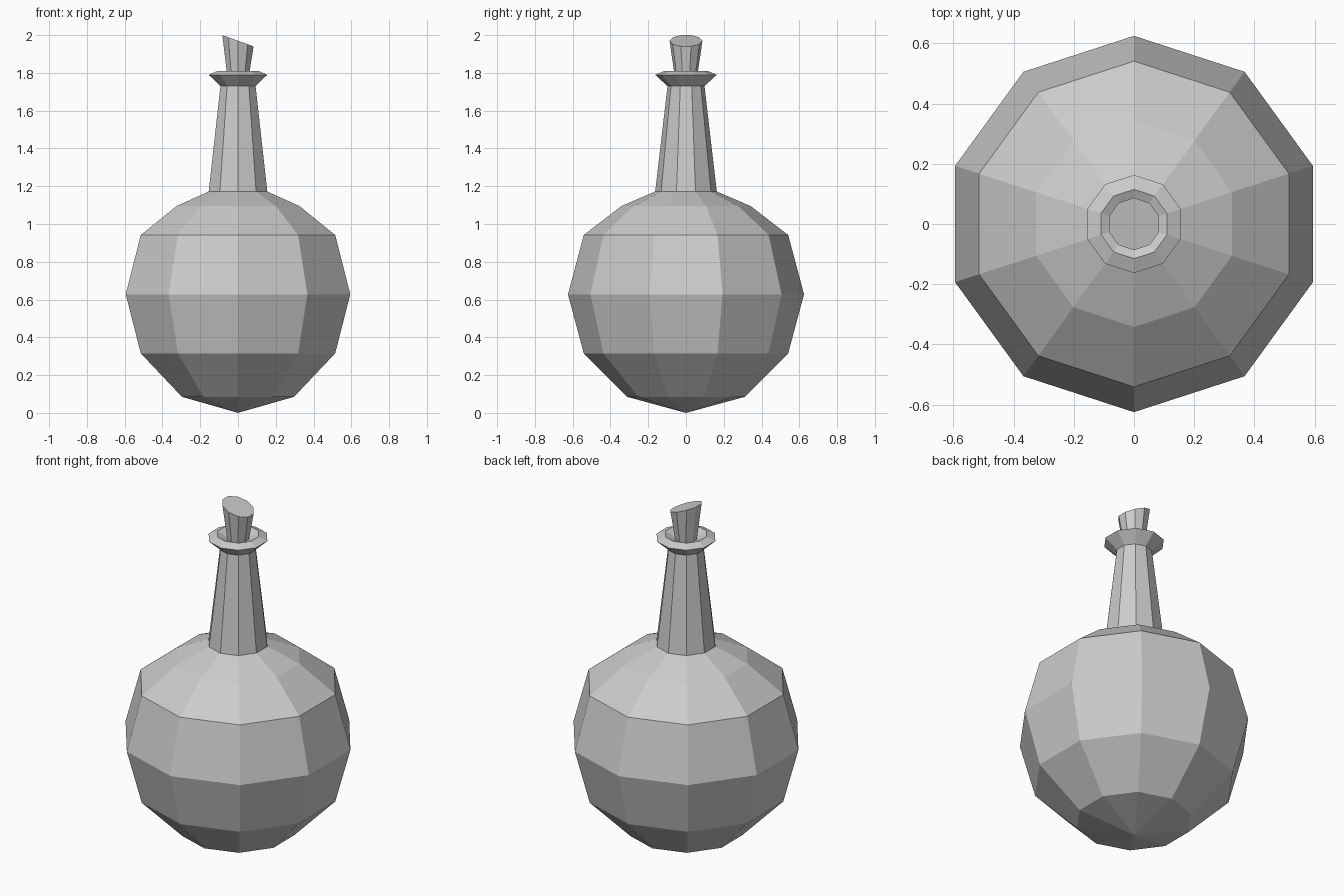
import bpy, bmesh
from math import sin, cos, tau

if "Cube" in bpy.data.objects:
    bpy.data.objects.remove(bpy.data.objects["Cube"])

SIDES = 10


def lathe(name, profile, slant=0.0):
    """Revolve (radius, z) points into a faceted solid; slant tilts the last ring."""
    bm = bmesh.new()
    rings = []
    for i, (r, z) in enumerate(profile):
        if r == 0:
            rings.append([bm.verts.new((0, 0, z))])
            continue
        ring = []
        for k in range(SIDES):
            a = tau * (k + 0.5) / SIDES
            x, y = r * cos(a), r * sin(a)
            tilt = slant * x if i == len(profile) - 1 else 0
            ring.append(bm.verts.new((x, y, z + tilt)))
        rings.append(ring)
    for lo, hi in zip(rings, rings[1:]):
        for k in range(SIDES):
            n = (k + 1) % SIDES
            if len(lo) == 1:
                bm.faces.new((lo[0], hi[n], hi[k]))
            else:
                bm.faces.new((lo[k], lo[n], hi[n], hi[k]))
    for ring, flip in ((rings[0], True), (rings[-1], False)):
        if len(ring) > 1:
            bm.faces.new(ring[::-1] if flip else ring)
    # turn the outline so that corners point along y
    bmesh.ops.recalc_face_normals(bm, faces=bm.faces)
    mesh = bpy.data.meshes.new(name)
    bm.to_mesh(mesh)
    bm.free()
    obj = bpy.data.objects.new(name, mesh)
    bpy.context.collection.objects.link(obj)
    return obj


# Round body, tapered neck, flared lip and shallow mouth in one profile
lathe("flask", [
    (0, 0), (0.312, 0.085), (0.541, 0.315), (0.625, 0.628),
    (0.541, 0.942), (0.342, 1.095), (0.163, 1.172),
    (0.098, 1.73), (0.163, 1.79), (0.115, 1.81), (0.062, 1.785),
])

# Stopper, widening upwards and cut at an angle
lathe("stopper", [(0.058, 1.77), (0.087, 1.97)], slant=-0.36)
